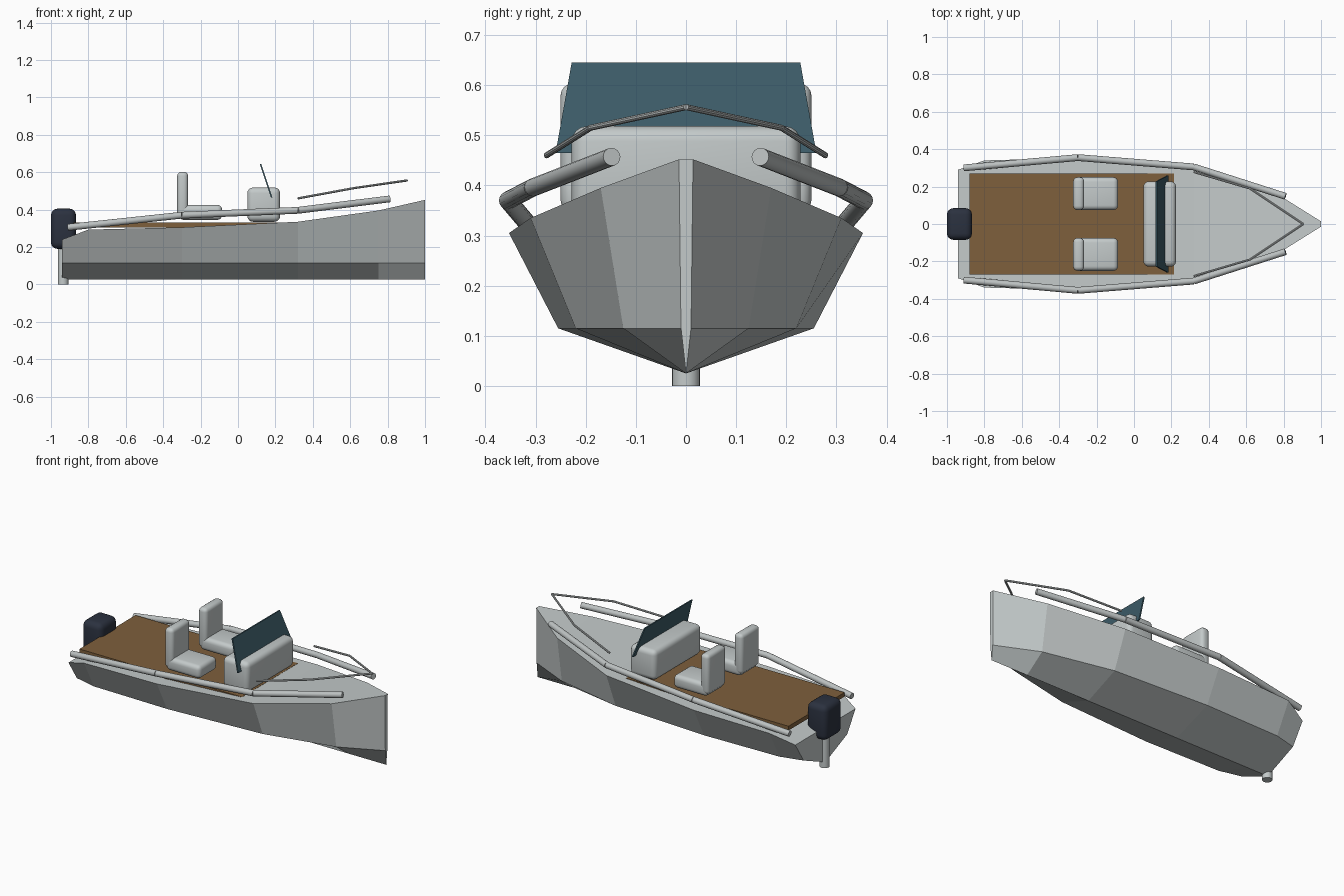
import bpy, bmesh
from mathutils import Vector

if "Cube" in bpy.data.objects:
    bpy.data.objects.remove(bpy.data.objects["Cube"])


def material(name, rgb):
    m = bpy.data.materials.new(name)
    m.use_nodes = True
    m.diffuse_color = (*rgb, 1)
    m.node_tree.nodes["Principled BSDF"].inputs["Base Color"].default_value = (*rgb, 1)
    return m


GREY = material("light grey paint", (0.55, 0.59, 0.59))
STEEL = material("rail steel", (0.50, 0.53, 0.53))
WOOD = material("brown deck wood", (0.21, 0.115, 0.045))
GLASS = material("dark teal glass", (0.045, 0.105, 0.135))
DARK = material("dark navy plastic", (0.024, 0.031, 0.05))


def finish(name, bm, mat, smooth=False):
    bmesh.ops.recalc_face_normals(bm, faces=bm.faces)
    me = bpy.data.meshes.new(name)
    bm.to_mesh(me)
    bm.free()
    ob = bpy.data.objects.new(name, me)
    bpy.context.collection.objects.link(ob)
    me.materials.append(mat)
    if smooth:
        bpy.ops.object.select_all(action="DESELECT")
        ob.select_set(True)
        bpy.context.view_layer.objects.active = ob
        bpy.ops.object.shade_smooth_by_angle(angle=0.6)
    return ob


def box(name, low, high, mat, bevel=0):
    low, high = Vector(low), Vector(high)
    bm = bmesh.new()
    bmesh.ops.create_cube(bm, size=1)
    for v in bm.verts:
        v.co = (low + high) / 2 + v.co * (high - low)
    if bevel:
        bmesh.ops.bevel(bm, geom=bm.edges[:], offset=bevel, segments=4,
                        profile=0.5, affect="EDGES")
    return finish(name, bm, mat, bevel > 0)


def tube(name, points, radius, mat, sides=16):
    # one straight capped cylinder per segment
    bm = bmesh.new()
    for a, b in zip(points, points[1:]):
        a, b = Vector(a), Vector(b)
        made = bmesh.ops.create_cone(bm, cap_ends=True, segments=sides, radius1=radius,
                                     radius2=radius, depth=(b - a).length)["verts"]
        turn = (b - a).to_track_quat("Z", "Y")
        for v in made:
            v.co = turn @ v.co + (a + b) / 2
    return finish(name, bm, mat, True)


# Hull: x, half width at the gunwale, gunwale height, half width at the chine
KEEL, CHINE = 0.025, 0.115
stations = [(-0.94, 0.29, 0.24, 0.21), (-0.8, 0.34, 0.293, 0.245),
            (-0.3, 0.353, 0.305, 0.255), (0.32, 0.31, 0.335, 0.22),
            (0.75, 0.17, 0.395, 0.125), (1.0, 0.014, 0.452, 0.01)]
bm = bmesh.new()
rings = []
for x, wide, top, chine in stations:
    section = [(wide, top), (chine, CHINE), (0, KEEL), (-chine, CHINE), (-wide, top)]
    rings.append([bm.verts.new((x, y, z)) for y, z in section])
for a, b in zip(rings, rings[1:]):
    for i in range(5):
        j = (i + 1) % 5
        bm.faces.new((a[i], a[j], b[j], b[i]))
bm.faces.new(rings[0])
bm.faces.new(rings[-1])
finish("hull", bm, GREY)

# Cockpit floor
box("cockpit_floor", (-0.88, -0.27, 0.305), (0.215, 0.27, 0.331), WOOD)

# Console and windshield
box("console", (0.05, -0.228, 0.335), (0.225, 0.228, 0.518), GREY, 0.03)
bm = bmesh.new()
outline = [(0.18, 0.26, 0.465), (0.12, 0.228, 0.645)]
faces = []
for dx in (-0.004, 0.004):
    corners = [(x + dx, s * y, z) for s in (1, -1) for x, y, z in outline[::s]]
    faces.append([bm.verts.new(c) for c in corners])
    bm.faces.new(faces[-1])
for i in range(4):
    j = (i + 1) % 4
    bm.faces.new((faces[0][i], faces[0][j], faces[1][j], faces[1][i]))
finish("windshield", bm, GLASS)

# Seats and rails on both sides
for side, s in (("left", 1), ("right", -1)):
    y0, y1 = sorted((s * 0.075, s * 0.25))
    box(side + "_seat_cushion", (-0.315, y0, 0.345), (-0.085, y1, 0.425), GREY, 0.025)
    box(side + "_seat_back", (-0.325, y0, 0.36), (-0.267, y1, 0.602), GREY, 0.022)
    tube(side + "_side_rail", [(-0.91, s * 0.30, 0.305), (-0.3, s * 0.355, 0.37),
                               (0.32, s * 0.305, 0.396), (0.81, s * 0.148, 0.457)],
         0.018, STEEL)
    tube(side + "_bow_rail", [(0.32, s * 0.278, 0.46), (0.62, s * 0.19, 0.515),
                              (0.905, 0, 0.556)], 0.006, STEEL, 10)

# Outboard motor
box("motor_cowling", (-1.0, -0.085, 0.19), (-0.866, 0.085, 0.405), DARK, 0.035)
tube("motor_leg", [(-0.935, 0, 0), (-0.935, 0, 0.23)], 0.028, GREY, 20)
